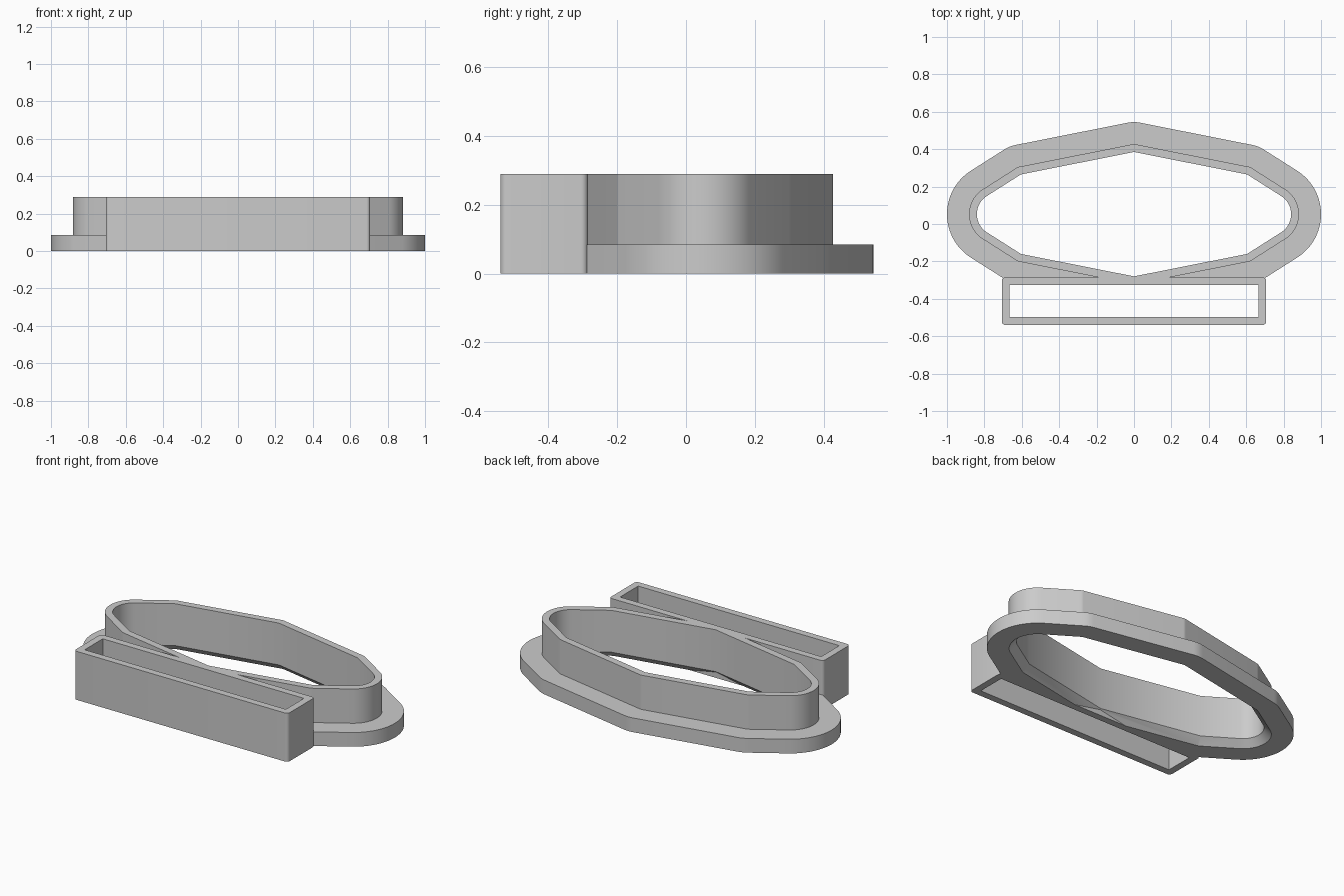
import bpy
import bmesh
from math import sin, cos, radians, atan2, degrees
from mathutils import Vector

cube = bpy.data.objects.get("Cube")
if cube:
    bpy.data.objects.remove(cube, do_unlink=True)

grey = bpy.data.materials.new("light_grey")
grey.use_nodes = True
colour = (0.6, 0.6, 0.6, 1)
grey.diffuse_color = colour
grey.node_tree.nodes["Principled BSDF"].inputs["Base Color"].default_value = colour

HEIGHT = 0.29
FLANGE_TOP = 0.085
WALL = 0.042
FLANGE = 0.16
CHAMFER = 0.04
SLEEVE_BACK = -0.285
SLEEVE_FRONT = -0.54


def outline(arcs, offset, centre_y):
    """Closed loop mirrored from one quarter of (x, y, radius, start, end, steps) arcs."""
    quarter = []
    for x, y, radius, start, end, steps in arcs:
        for i in range(steps + 1):
            a = radians(start + (end - start) * i / steps)
            r = radius + offset
            quarter.append((x + r * cos(a), y + r * sin(a)))
    loop = []
    for sx, sy in ((1, 1), (1, -1), (-1, -1), (-1, 1)):
        points = quarter if sx == sy else quarter[::-1]
        loop += [(sx * x, centre_y + sy * y) for x, y in points]
    return loop


def sweep(name, sections, cut_y=None):
    """Join (loop, height) sections into a closed ring, optionally trimmed at the front."""
    bm = bmesh.new()
    rings = [[bm.verts.new((x, y, z)) for x, y in loop] for loop, z in sections]
    for k, ring in enumerate(rings):
        following = rings[(k + 1) % len(rings)]
        for i in range(len(ring)):
            j = (i + 1) % len(ring)
            bm.faces.new((ring[i], ring[j], following[j], following[i]))
    bmesh.ops.remove_doubles(bm, verts=bm.verts, dist=0.0002)
    bmesh.ops.recalc_face_normals(bm, faces=bm.faces)
    if cut_y is not None:
        bmesh.ops.bisect_plane(bm, geom=bm.verts[:] + bm.edges[:] + bm.faces[:],
                               plane_co=Vector((0, cut_y, 0)),
                               plane_no=Vector((0, 1, 0)), clear_inner=True)
    mesh = bpy.data.meshes.new(name)
    bm.to_mesh(mesh)
    bm.free()
    mesh.materials.append(grey)
    obj = bpy.data.objects.new(name, mesh)
    bpy.context.collection.objects.link(obj)
    bpy.ops.object.select_all(action="DESELECT")
    obj.select_set(True)
    bpy.context.view_layer.objects.active = obj
    bpy.ops.object.shade_smooth_by_angle(angle=radians(30))
    return obj


# Long faceted opening with rounded ends
apex_y, shoulder_x, shoulder_y = 0.3325, 0.605, 0.2125
long_normal = degrees(atan2(shoulder_x, apex_y - shoulder_y))
end_normal = 56.3
end_radius = 0.115
opening = [
    (0, apex_y, 0, 90, long_normal, 2),
    (shoulder_x, shoulder_y, 0, long_normal, end_normal, 4),
    (0.84 - end_radius, 0, end_radius, end_normal, 0, 12),
]


def ring(offset):
    return outline(opening, offset, 0.0525)


# Upright rim on a wide flange, chamfered under the opening
sweep("flanged_rim", [
    (ring(0), HEIGHT), (ring(WALL), HEIGHT), (ring(WALL), FLANGE_TOP),
    (ring(FLANGE), FLANGE_TOP), (ring(FLANGE), 0),
    (ring(CHAMFER), 0), (ring(0), CHAMFER),
], cut_y=SLEEVE_BACK - 0.003)

# Open rectangular sleeve across the front
sleeve_y = (SLEEVE_BACK + SLEEVE_FRONT) / 2
half_depth = (SLEEVE_BACK - SLEEVE_FRONT) / 2
corner = 0.02
outer = outline([(0.707 - corner, half_depth - corner, corner, 90, 0, 6)], 0, sleeve_y)
inner = outline([(0.665, half_depth - 0.042, 0, 90, 0, 6)], 0, sleeve_y)
sweep("front_sleeve", [(inner, HEIGHT), (outer, HEIGHT), (outer, 0), (inner, 0)])
